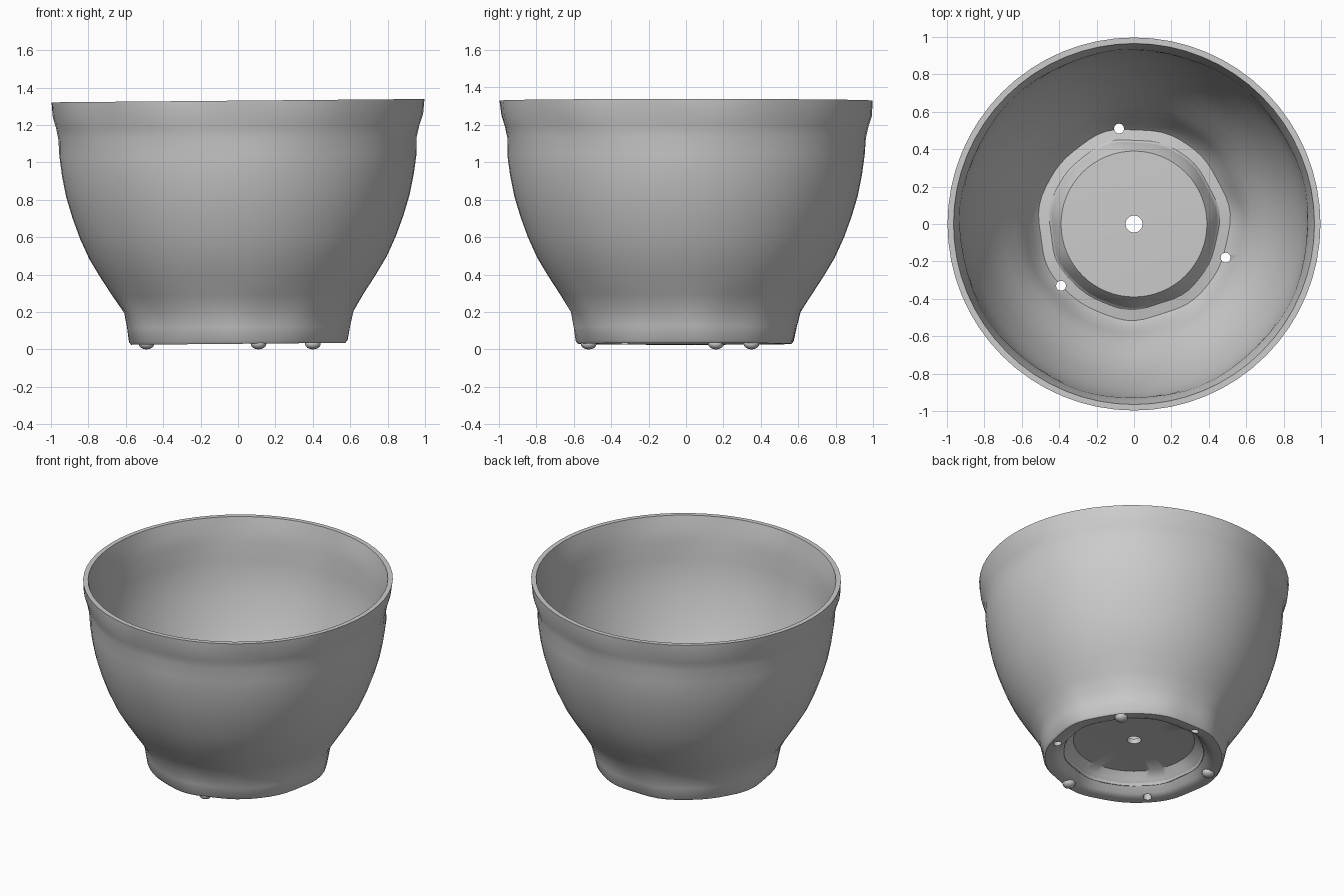
import bpy, bmesh, math

if "Cube" in bpy.data.objects:
    bpy.data.objects.remove(bpy.data.objects["Cube"])

SEG = 64

clay = bpy.data.materials.new("grey clay")
clay.diffuse_color = (0.6, 0.6, 0.6, 1)
clay.use_nodes = True
clay.node_tree.nodes["Principled BSDF"].inputs["Base Color"].default_value = clay.diffuse_color

# Closed wall section (radius, height): underside, outside, rim, inside, floor
profile = [
    (0.045, 0.165), (0.20, 0.165), (0.39, 0.16), (0.43, 0.12), (0.48, 0.045),
    (0.52, 0.03), (0.57, 0.03), (0.582, 0.045), (0.595, 0.12), (0.613, 0.20),
    (0.67, 0.29), (0.735, 0.39), (0.795, 0.49), (0.845, 0.60), (0.885, 0.71),
    (0.918, 0.82), (0.94, 0.93), (0.955, 1.04), (0.962, 1.13), (0.975, 1.19),
    (0.994, 1.25), (0.997, 1.33), (0.965, 1.33),
    (0.95, 1.25), (0.935, 1.16), (0.925, 1.04), (0.91, 0.93), (0.885, 0.82),
    (0.85, 0.71), (0.81, 0.60), (0.76, 0.49), (0.70, 0.39), (0.635, 0.29),
    (0.58, 0.20), (0.55, 0.12), (0.51, 0.075), (0.45, 0.085), (0.42, 0.15),
    (0.39, 0.195), (0.20, 0.20), (0.045, 0.20),
]


def link(bm, name):
    bmesh.ops.recalc_face_normals(bm, faces=bm.faces)
    mesh = bpy.data.meshes.new(name)
    bm.to_mesh(mesh)
    bm.free()
    mesh.materials.append(clay)
    obj = bpy.data.objects.new(name, mesh)
    bpy.context.collection.objects.link(obj)
    return obj


def smooth(obj, angle):
    bpy.ops.object.select_all(action='DESELECT')
    obj.select_set(True)
    bpy.context.view_layer.objects.active = obj
    bpy.ops.object.shade_smooth_by_angle(angle=math.radians(angle))


# Pot body, turned around z with slight hand-made unevenness at the foot and rim
bm = bmesh.new()
rings = []
for r, z in profile:
    ring = []
    for i in range(SEG):
        a = 2 * math.pi * i / SEG
        dent = 0.0
        if r > 0.4 and z < 0.25:
            dent = 0.005 * math.sin(7 * a + 9 * z) + 0.003 * math.sin(11 * a)
        elif 1.1 < z < 1.3:
            dent = -0.004 + 0.004 * math.sin(9 * a + 5 * z)
        x, y = (r + dent) * math.cos(a), (r + dent) * math.sin(a)
        ring.append(bm.verts.new((x, y, z + 0.009 * x)))
    rings.append(ring)
for k in range(len(rings)):
    lower, upper = rings[k], rings[(k + 1) % len(rings)]
    for i in range(SEG):
        j = (i + 1) % SEG
        bm.faces.new((lower[i], lower[j], upper[j], upper[i]))
pot = link(bm, "pot_body")

# Three drain holes through the trough
for x, y in [(-0.08, 0.51), (0.49, -0.18), (-0.39, -0.33)]:
    bpy.ops.mesh.primitive_cylinder_add(vertices=12, radius=0.027, depth=0.4,
                                        location=(x, y, 0.1))
    cutter = bpy.context.object
    cutter.name = "drain_hole_cutter"
    cutter.hide_render = True
    bpy.context.view_layer.objects.active = pot
    mod = pot.modifiers.new("drain_hole", 'BOOLEAN')
    mod.operation = 'DIFFERENCE'
    mod.solver = 'EXACT'
    mod.object = cutter
    bpy.ops.object.modifier_apply(modifier=mod.name)
    bpy.data.objects.remove(cutter, do_unlink=True)
smooth(pot, 40)

# Three small rounded feet under the foot ring
for n, (x, y) in enumerate([(0.11, -0.52), (-0.49, 0.16), (0.40, 0.35)], 1):
    bm = bmesh.new()
    bmesh.ops.create_uvsphere(bm, u_segments=16, v_segments=8, radius=1)
    for v in bm.verts:
        v.co = (x + v.co.x * 0.042, y + v.co.y * 0.042, 0.03 + v.co.z * 0.03)
    smooth(link(bm, f"small_foot_{n}"), 40)
